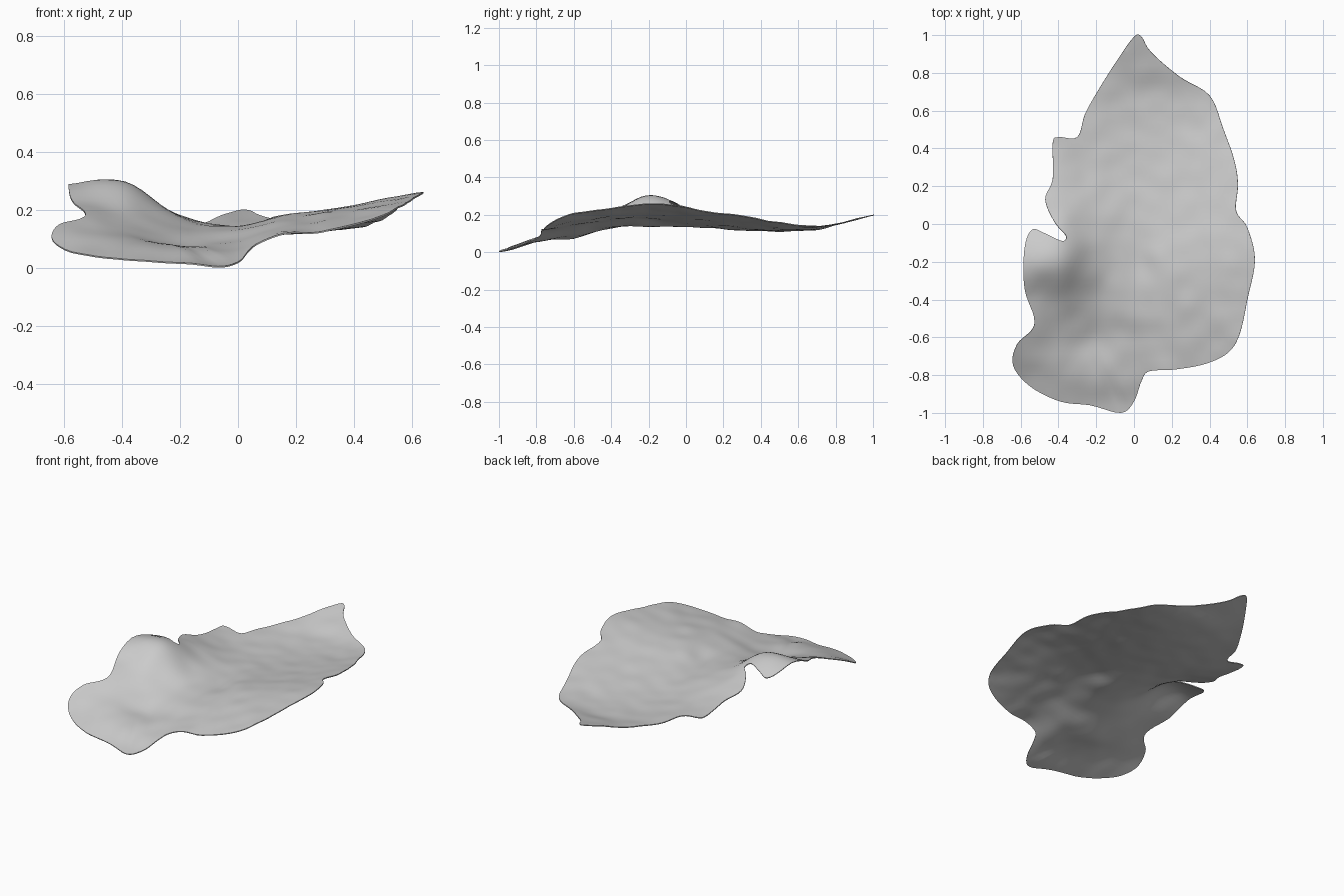
import bpy
import bmesh
import math
from mathutils import Vector, noise
from mathutils.geometry import delaunay_2d_cdt

cube = bpy.data.objects.get("Cube")
if cube:
    bpy.data.objects.remove(cube, do_unlink=True)

# Leaf margin, clockwise from the tip
MARGIN = [
    (.04, .99), (.09, .91), (.24, .78), (.4, .68), (.47, .51), (.53, .34),
    (.55, .21), (.54, .07), (.6, -.02), (.64, -.19), (.6, -.4), (.56, -.58),
    (.5, -.68), (.38, -.74), (.22, -.77), (.08, -.78), (.04, -.83), (0, -.94),
    (-.07, -1), (-.23, -.96), (-.39, -.94), (-.55, -.86), (-.64, -.75),
    (-.62, -.64), (-.54, -.56), (-.53, -.49), (-.58, -.34), (-.58, -.13),
    (-.54, -.03), (-.47, -.05), (-.38, -.09), (-.36, -.06), (-.42, .01),
    (-.47, .13), (-.43, .24), (-.43, .43), (-.4, .46), (-.3, .46),
    (-.26, .58), (-.2, .69), (-.1, .85), (0, .99),
]

# Heights of the curled blade in hundredths, on a coarse lattice
COLUMNS = [-.65, -.4, -.2, 0, .15, .3, .65]
ROWS = [-1, -.8, -.6, -.4, -.2, 0, .3, .65, .85, 1]
HEIGHTS = [
    [0, 1, 1, 1, 5, 6, 10],
    [7, 8, 7, 6, 11, 12, 17],
    [17, 13, 8, 10, 14, 16, 22],
    [23, 20, 14, 14, 17, 19, 24],
    [28, 30, 18, 14, 18, 20, 26],
    [23, 24, 17, 14, 16, 18, 25],
    [19, 16, 13, 12, 13, 15, 21],
    [16, 15, 13, 12, 12, 13, 17],
    [18, 17, 16, 16, 16, 17, 18],
    [21, 20, 20, 20, 20, 20, 21],
]


def spline(a, b, c, d, t):
    """Catmull-Rom blend from b to c; works on numbers and vectors."""
    return b + (c - a) * (t / 2) + (a * 2 - b * 5 + c * 4 - d) * (t * t / 2) \
        + (b * 3 - a - c * 3 + d) * (t ** 3 / 2)


def sample(stops, values, position):
    """Smoothly interpolate values placed at uneven stops."""
    last = len(stops) - 1
    i = 0
    while i < last - 1 and position > stops[i + 1]:
        i += 1
    t = (position - stops[i]) / (stops[i + 1] - stops[i])
    t = min(max(t, 0), 1)
    before, after = values[max(i - 1, 0)], values[min(i + 2, last)]
    return spline(before, values[i], values[i + 1], after, t)


def height(x, y):
    across = [sample(COLUMNS, row, x) for row in HEIGHTS]
    z = sample(ROWS, across, y) / 100
    # Gentle puckering between the veins
    z += .006 * noise.noise(Vector((x * 9, y * 9, 0)))
    # Shallow crease running up from the stalk
    along = min(max((y + .98) / .3, 0), 1)
    crease = -.07 - .14 * along
    fade = math.sin(math.pi * along)
    return z - .012 * fade * math.exp(-((x - crease) / .025) ** 2)


def inside(x, y, loop):
    hit = False
    for p, q in zip(loop, loop[1:] + loop[:1]):
        if (p.y > y) != (q.y > y):
            if x < p.x + (q.x - p.x) * (y - p.y) / (q.y - p.y):
                hit = not hit
    return hit


# Smooth the margin
points = [Vector(p) for p in MARGIN]
count = len(points)
loop = []
for i in range(count):
    four = [points[(i + k) % count] for k in (-1, 0, 1, 2)]
    loop += [spline(*four, k / 5) for k in range(5)]

# Scatter a regular lattice inside the margin and triangulate
STEP = .03
lattice = []
for row in range(-33, 34):
    for col in range(-22, 23):
        x, y = (col + (row % 2) / 2) * STEP, row * STEP
        if inside(x, y, loop):
            if min((p - Vector((x, y))).length for p in loop) > STEP * .5:
                lattice.append(Vector((x, y)))
edges = [(i, (i + 1) % len(loop)) for i in range(len(loop))]
flat, _, triangles, *_ = delaunay_2d_cdt(loop + lattice, edges, [], 1, 1e-5)

mesh = bpy.data.meshes.new("leaf_blade")
heights = [height(p.x, p.y) for p in flat]
floor = min(heights)
mesh.from_pydata([(p.x, p.y, z - floor + .005) for p, z in zip(flat, heights)],
                 [], triangles)
bm = bmesh.new()
bm.from_mesh(mesh)
bmesh.ops.recalc_face_normals(bm, faces=bm.faces)
if sum(f.normal.z for f in bm.faces) < 0:
    bmesh.ops.reverse_faces(bm, faces=bm.faces)
bm.to_mesh(mesh)
bm.free()

leaf = bpy.data.objects.new("leaf_blade", mesh)
bpy.context.collection.objects.link(leaf)

# Plain grey leaf surface
grey = bpy.data.materials.new("pale_grey")
grey.use_nodes = True
colour = (.6, .6, .6, 1)
grey.diffuse_color = colour
grey.node_tree.nodes["Principled BSDF"].inputs["Base Color"].default_value = colour
mesh.materials.append(grey)

# Paper-thin blade with a crisp rim
shell = leaf.modifiers.new("thickness", "SOLIDIFY")
shell.thickness = .005
shell.offset = -1
bpy.context.view_layer.objects.active = leaf
leaf.select_set(True)
bpy.ops.object.modifier_apply(modifier=shell.name)
bpy.ops.object.shade_smooth_by_angle(angle=math.radians(50))
